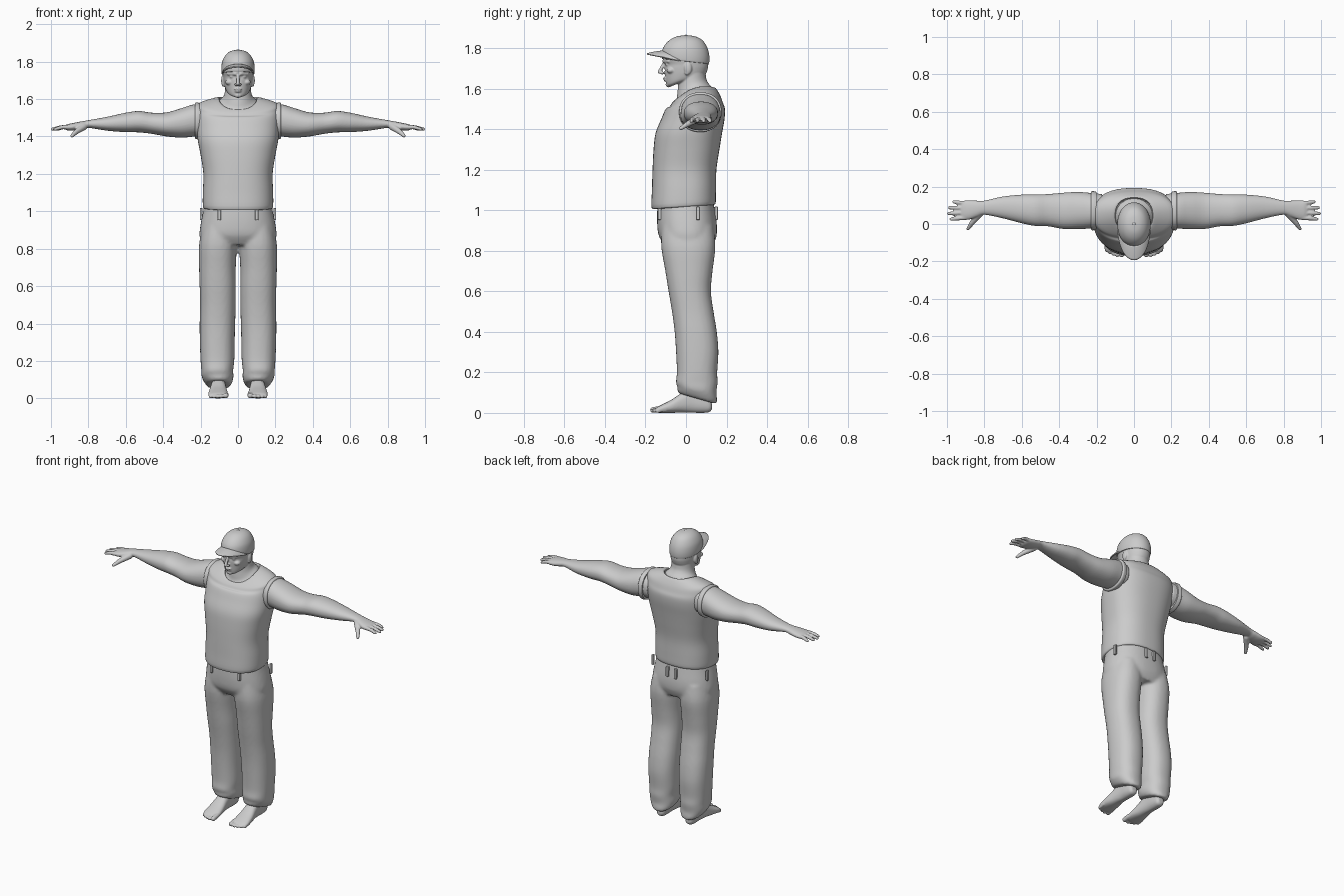
import bpy, bmesh, math
from mathutils import Vector, Matrix

AXES = {'x': (1, 2, 0), 'y': (0, 2, 1), 'z': (0, 1, 2)}  # section a, section b, along


def smooth_rings(rings, steps):
    # Catmull-Rom interpolation between the key sections
    keys = [tuple(r) + (0,) * (7 - len(r)) for r in rings]
    out = []
    for i in range(len(keys) - 1):
        p0, p1, p2, p3 = (keys[max(0, min(len(keys) - 1, i + k))] for k in (-1, 0, 1, 2))
        for j in range(steps):
            t = j / steps
            out.append([0.5 * (2 * b + (c - a) * t + (2 * a - 5 * b + 4 * c - d) * t * t
                               + (3 * b - a - 3 * c + d) * t ** 3)
                        for a, b, c, d in zip(p0, p1, p2, p3)])
    return out + [list(keys[-1])]


def loft(bm, axis, rings, n=36, e=2.2, steps=4, pair=False):
    # ring: position, a min, a max, b min, b max, slope, bow
    ia, ib, it = AXES[axis]
    for side in ((1, -1) if pair else (1,)):
        loops = []
        for t, a0, a1, b0, b1, slope, bow in smooth_rings(rings, steps):
            loop = []
            for k in range(n):
                th = 2 * math.pi * k / n
                c, s = (math.copysign(abs(v) ** (2 / e), v) for v in (math.cos(th), math.sin(th)))
                co = [0, 0, 0]
                co[ia] = (a0 + a1) / 2 + (a1 - a0) / 2 * c
                co[ib] = (b0 + b1) / 2 + (b1 - b0) / 2 * s
                co[it] = t + slope * s + bow * s * s
                co[0] *= side
                loop.append(bm.verts.new(co))
            loops.append(loop)
        for p, q in zip(loops, loops[1:]):
            for k in range(n):
                bm.faces.new((p[k], p[(k + 1) % n], q[(k + 1) % n], q[k]))
        bm.faces.new(loops[0][::-1])
        bm.faces.new(loops[-1])


def blob(bm, c, r, pair=False):
    for side in ((1, -1) if pair else (1,)):
        m = Matrix.Translation((c[0] * side, c[1], c[2])) @ Matrix.Diagonal((*r, 1))
        bmesh.ops.create_uvsphere(bm, u_segments=20, v_segments=12, radius=1, matrix=m)


def limb(bm, p, q, r1, r2, pair=False):
    # tapered capsule from p to q
    for side in ((1, -1) if pair else (1,)):
        a, b = (Vector((v[0] * side, v[1], v[2])) for v in (p, q))
        m = Matrix.Translation((a + b) / 2) @ (b - a).to_track_quat('Z', 'Y').to_matrix().to_4x4()
        bmesh.ops.create_cone(bm, cap_ends=True, segments=16, radius1=r1, radius2=r2,
                              depth=(b - a).length, matrix=m)
        blob(bm, a, (r1,) * 3)
        blob(bm, b, (r2,) * 3)


def finish(name, bm, voxel=0, iterations=4):
    bmesh.ops.recalc_face_normals(bm, faces=bm.faces)
    me = bpy.data.meshes.new(name)
    bm.to_mesh(me)
    bm.free()
    ob = bpy.data.objects.new(name, me)
    bpy.context.collection.objects.link(ob)
    if voxel:  # blend overlapping pieces into one skin
        mod = ob.modifiers.new("blend", 'REMESH')
        mod.mode, mod.voxel_size, mod.use_smooth_shade = 'VOXEL', voxel, True
        mod = ob.modifiers.new("soften", 'SMOOTH')
        mod.factor, mod.iterations = 0.5, iterations
    else:
        bpy.ops.object.select_all(action='DESELECT')
        ob.select_set(True)
        bpy.context.view_layer.objects.active = ob
        bpy.ops.object.shade_smooth_by_angle(angle=math.radians(50))
    return ob


# Sleeveless shirt
bm = bmesh.new()
loft(bm, 'z', [(1.018, -.172, .172, -.150, .132, .01), (1.024, -.187, .187, -.170, .146, .01),
               (1.10, -.188, .188, -.168, .148), (1.20, -.185, .185, -.165, .150),
               (1.30, -.200, .200, -.160, .165), (1.38, -.215, .215, -.150, .178),
               (1.45, -.221, .221, -.122, .190), (1.50, -.224, .224, -.100, .192),
               (1.545, -.222, .222, -.082, .182, .01, -.025),
               (1.578, -.206, .206, -.070, .168, .02, -.03),
               (1.604, -.112, .112, -.053, .145, .03, -.03),
               (1.594, -.100, .100, -.043, .135, .03, -.03)], n=64, e=2.4)
finish("shirt", bm)

# Armhole rims
bm = bmesh.new()
loft(bm, 'x', [(.20, -.03, .172, 1.39, 1.578), (.222, -.034, .176, 1.386, 1.582),
               (.229, -.030, .172, 1.39, 1.578)], n=48, steps=3, pair=True)
finish("armhole_rims", bm)

# Trousers: hips and two legs blended together
bm = bmesh.new()
loft(bm, 'z', [(.82, -.19, .19, -.10, .13), (.87, -.206, .206, -.133, .150),
               (.93, -.200, .200, -.142, .152), (1.0, -.186, .186, -.142, .142),
               (1.06, -.175, .175, -.138, .132)], n=64, e=2.3)
loft(bm, 'z', [(.070, .042, .165, -.035, .148, -.026), (.085, .032, .178, -.042, .154, -.024),
               (.115, .024, .194, -.042, .150, -.015), (.15, .026, .196, -.050, .156),
               (.20, .020, .200, -.045, .154), (.30, .018, .204, -.049, .160),
               (.40, .015, .205, -.056, .152), (.50, .013, .203, -.069, .136),
               (.60, .012, .205, -.086, .123), (.70, .012, .208, -.102, .131),
               (.82, .006, .208, -.122, .145), (.92, .010, .190, -.12, .135)],
     n=48, e=2.3, pair=True)
finish("trousers", bm, .010)

# Belt loops
bm = bmesh.new()
for x, y, sx, sy in ((.10, -.130, .018, .018), (.197, .06, .014, .018), (.03, .149, .018, .016)):
    for side in (1, -1):
        bmesh.ops.create_cube(bm, size=1, matrix=Matrix.Translation((x * side, y, .985))
                              @ Matrix.Diagonal((sx, sy, .065, 1)))
belt = finish("belt_loops", bm)
bev = belt.modifiers.new("round", 'BEVEL')
bev.width, bev.segments = .003, 2

# Arms and hands
bm = bmesh.new()
loft(bm, 'x', [(.17, -.02, .160, 1.405, 1.565), (.23, -.024, .166, 1.400, 1.572),
               (.30, -.027, .171, 1.394, 1.552), (.38, -.026, .167, 1.400, 1.529),
               (.46, -.012, .160, 1.414, 1.527), (.53, -.010, .158, 1.422, 1.536),
               (.60, .004, .157, 1.423, 1.527), (.70, .030, .147, 1.431, 1.505),
               (.80, .050, .125, 1.446, 1.487), (.84, .038, .125, 1.438, 1.480),
               (.88, .024, .126, 1.431, 1.472), (.91, .022, .125, 1.432, 1.466),
               (.925, .030, .118, 1.438, 1.460)], n=40, pair=True)
for y0, y1, tip in ((.034, .026, .978), (.060, .056, .992), (.086, .087, .986), (.111, .118, .963)):
    mid = (.90 + tip) / 2 + .004
    limb(bm, (.90, y0, 1.450), (mid, (y0 + y1) / 2, 1.449), .0125, .0108, True)
    limb(bm, (mid, (y0 + y1) / 2, 1.449), (tip, y1, 1.439), .0108, .009, True)
limb(bm, (.825, .055, 1.452), (.865, .008, 1.425), .019, .014, True)
limb(bm, (.865, .008, 1.425), (.887, -.025, 1.404), .014, .0095, True)
finish("arms", bm, .005, 2)

# Bare feet with toes
bm = bmesh.new()
loft(bm, 'y', [(.128, .088, .120, .018, .045), (.115, .075, .132, .004, .075),
               (.08, .070, .138, .000, .105), (.03, .068, .140, .001, .125),
               (-.02, .064, .146, .002, .100), (-.07, .057, .155, .000, .066),
               (-.115, .053, .159, .000, .043), (-.14, .056, .155, .001, .030),
               (-.15, .066, .145, .006, .022)], e=2.4, pair=True)
for x, y, r in ((.065, -.163, .0145), (.090, -.166, .0105), (.110, -.160, .0100),
                (.129, -.152, .0095), (.147, -.141, .0095)):
    limb(bm, (x, y + .04, r + .006), (x, y, r), r, r, True)
finish("feet", bm, .0045, 2)

# Head with neck, facial features and ears
bm = bmesh.new()
loft(bm, 'z', [(1.565, -.125, .125, -.085, .155, .03, -.03), (1.592, -.098, .098, -.05, .132, .03, -.02),
               (1.615, -.077, .077, -.042, .112, .02, -.01), (1.65, -.069, .069, -.035, .100),
               (1.70, -.068, .068, -.03, .095)], n=48, e=2)
loft(bm, 'z', [(1.622, -.030, .030, -.082, -.01, .014), (1.631, -.050, .050, -.094, .03, .016),
               (1.645, -.063, .063, -.099, .07, .012), (1.67, -.072, .072, -.103, .096),
               (1.70, -.077, .077, -.105, .108), (1.72, -.079, .079, -.104, .110),
               (1.745, -.082, .082, -.115, .110), (1.78, -.081, .081, -.110, .105),
               (1.82, -.066, .066, -.09, .085), (1.84, -.03, .03, -.05, .05)], n=48, e=2.15)
limb(bm, (0, -.108, 1.725), (0, -.131, 1.682), .008, .0095)
blob(bm, (.010, -.117, 1.677), (.009, .011, .007), True)
limb(bm, (.014, -.108, 1.735), (.052, -.086, 1.735), .009, .008, True)
blob(bm, (.031, -.092, 1.719), (.013, .010, .008), True)
blob(bm, (.046, -.074, 1.690), (.022, .022, .016), True)
blob(bm, (0, -.103, 1.652), (.022, .011, .005))
blob(bm, (0, -.100, 1.641), (.019, .011, .005))
blob(bm, (0, -.085, 1.620), (.022, .016, .014))
blob(bm, (.080, .010, 1.700), (.010, .019, .030), True)
blob(bm, (.079, .004, 1.678), (.008, .010, .012), True)
finish("head", bm, .0042, 1)

# Cap crown with top button
bm = bmesh.new()
loft(bm, 'z', [(1.735, -.083, .083, -.112, .106, -.012), (1.738, -.088, .088, -.119, .114, -.012),
               (1.77, -.089, .089, -.119, .115, -.008), (1.805, -.083, .083, -.109, .105, -.003),
               (1.838, -.064, .064, -.083, .082), (1.857, -.037, .037, -.047, .048),
               (1.863, -.006, .006, -.008, .009)], n=48, e=2.05)
blob(bm, (0, .001, 1.862), (.008, .008, .004))
finish("cap_crown", bm)

# Cap brim: curved sheet with thickness
bm = bmesh.new()
NU, NV, grid = 28, 8, []
for i in range(NU + 1):
    u = 2 * i / NU - 1
    th = u * math.radians(75)
    out = .078 * max(0, math.cos(u * math.pi / 2)) ** .7
    row = []
    for j in range(NV + 1):
        v = j / NV
        z = (1.785 - .046 * u * u) * (1 - v) + (1.771 - .034 * u * u) * v + .006 * v * (1 - v)
        row.append(bm.verts.new(((.086 + .003 * v) * math.sin(th), -.003 - .112 * math.cos(th) - out * v, z)))
    grid.append(row)
for p, q in zip(grid, grid[1:]):
    for j in range(NV):
        bm.faces.new((p[j], q[j], q[j + 1], p[j + 1]))
brim = finish("cap_brim", bm)
sol = brim.modifiers.new("thickness", 'SOLIDIFY')
sol.thickness, sol.offset = .007, 0
